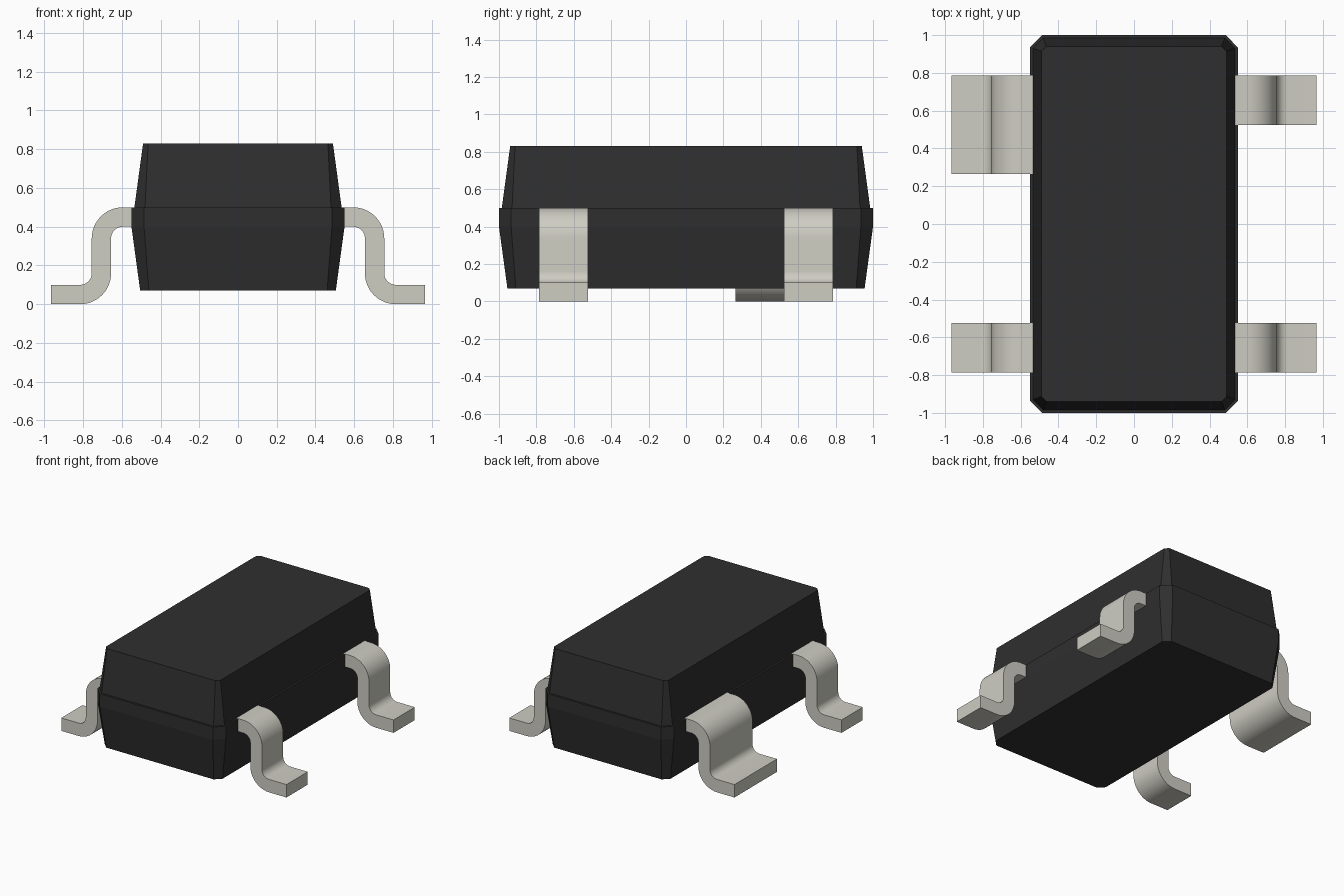
import bpy
import bmesh
import math

cube = bpy.data.objects.get("Cube")
if cube:
    bpy.data.objects.remove(cube, do_unlink=True)


def make_material(name, rgb, roughness, metallic=0.0):
    mat = bpy.data.materials.new(name)
    mat.use_nodes = True
    mat.diffuse_color = (*rgb, 1)
    bsdf = next(n for n in mat.node_tree.nodes if n.type == 'BSDF_PRINCIPLED')
    bsdf.inputs["Base Color"].default_value = (*rgb, 1)
    bsdf.inputs["Roughness"].default_value = roughness
    bsdf.inputs["Metallic"].default_value = metallic
    return mat


black = make_material("black plastic", (0.028, 0.028, 0.028), 0.6)
metal = make_material("tinned metal", (0.62, 0.61, 0.545), 0.5)


def loft(name, rings, mat):
    """Join equal-sized rings of points with quads and cap both ends."""
    bm = bmesh.new()
    loops = [[bm.verts.new(p) for p in ring] for ring in rings]
    n = len(loops[0])
    for a, b in zip(loops, loops[1:]):
        for i in range(n):
            j = (i + 1) % n
            bm.faces.new((a[i], a[j], b[j], b[i]))
    bm.faces.new(loops[0][::-1])
    bm.faces.new(loops[-1])
    bmesh.ops.recalc_face_normals(bm, faces=bm.faces)
    mesh = bpy.data.meshes.new(name)
    bm.to_mesh(mesh)
    bm.free()
    mesh.materials.append(mat)
    obj = bpy.data.objects.new(name, mesh)
    bpy.context.collection.objects.link(obj)
    return obj


def octagon(hx, hy, c, z):
    """Rectangle with chamfered corners at height z."""
    return [(hx, c - hy, z), (hx, hy - c, z), (hx - c, hy, z), (c - hx, hy, z),
            (-hx, hy - c, z), (-hx, c - hy, z), (c - hx, -hy, z), (hx - c, -hy, z)]


# Moulded body: tapered lower half, straight parting band, small ledge, tapered upper half
loft("body", [
    octagon(0.505, 0.955, 0.045, 0.07),
    octagon(0.55, 1.0, 0.065, 0.40),
    octagon(0.55, 1.0, 0.065, 0.499),
    octagon(0.535, 0.985, 0.055, 0.499),
    octagon(0.49, 0.94, 0.026, 0.83),
], black)


def leg_profile(steps=12):
    """Pairs of (upper, lower) points along the S-bent strip, in x and z."""
    pairs = [((0.50, 0.50), (0.50, 0.40))]
    bends = [((0.595, 0.34), 90, 0, 0.16, 0.06),
             ((0.815, 0.16), 180, 270, 0.06, 0.16)]
    for (cx, cz), start, end, r_up, r_low in bends:
        for i in range(steps + 1):
            a = math.radians(start + (end - start) * i / steps)
            pairs.append(tuple((cx + r * math.cos(a), cz + r * math.sin(a))
                               for r in (r_up, r_low)))
    pairs.append(((0.965, 0.10), (0.965, 0.0)))
    return pairs


# Bent legs: name, side, y range
legs = [("front_left_leg", 1, -0.785, -0.525),
        ("back_left_leg", 1, 0.525, 0.785),
        ("front_right_leg", -1, -0.785, -0.525),
        ("wide_back_right_leg", -1, 0.265, 0.785)]
for name, side, y0, y1 in legs:
    rings = [[(side * u[0], y0, u[1]), (side * u[0], y1, u[1]),
              (side * d[0], y1, d[1]), (side * d[0], y0, d[1])]
             for u, d in leg_profile()]
    leg = loft(name, rings, metal)
    bpy.ops.object.select_all(action='DESELECT')
    leg.select_set(True)
    bpy.context.view_layer.objects.active = leg
    bpy.ops.object.shade_smooth_by_angle(angle=math.radians(30))
